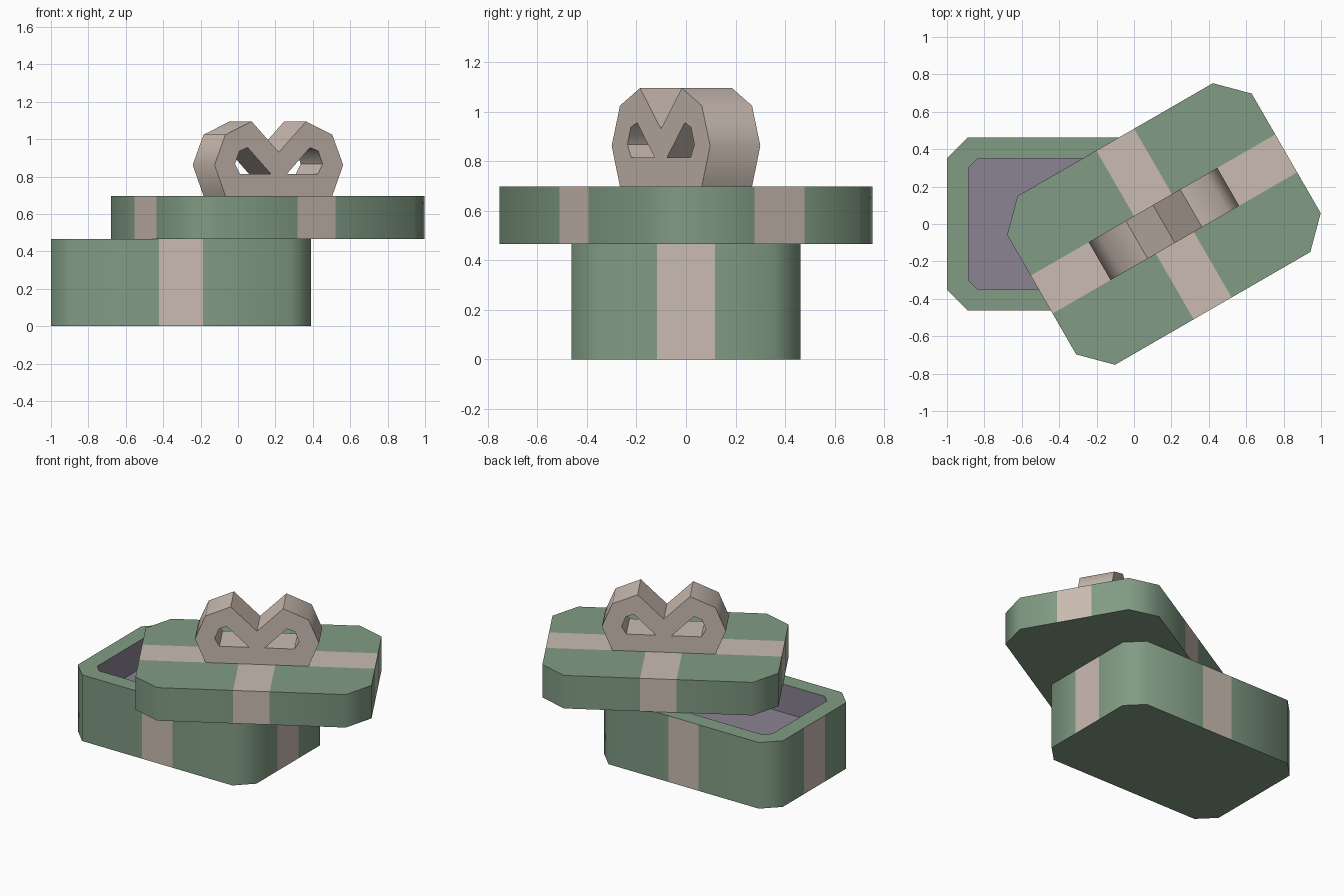
import bpy, bmesh, math
from mathutils import Matrix, Vector

if "Cube" in bpy.data.objects:
    bpy.data.objects.remove(bpy.data.objects["Cube"], do_unlink=True)


def material(name, rgb):
    mat = bpy.data.materials.new(name)
    mat.use_nodes = True
    mat.diffuse_color = (*rgb, 1)
    mat.node_tree.nodes["Principled BSDF"].inputs["Base Color"].default_value = (*rgb, 1)
    return mat


GREEN, RIBBON, LINING = range(3)
MATERIALS = [material("sage green", (0.22, 0.33, 0.23)),
             material("ribbon beige", (0.59, 0.50, 0.44)),
             material("lining purple", (0.26, 0.23, 0.295))]
BAND = 0.117            # half width of the ribbon
BASE_H, LID_TOP = 0.465, 0.697


def finish(bm, name, location, turn=0.0):
    bmesh.ops.recalc_face_normals(bm, faces=bm.faces[:])
    mesh = bpy.data.meshes.new(name)
    bm.to_mesh(mesh)
    bm.free()
    for mat in MATERIALS:
        mesh.materials.append(mat)
    obj = bpy.data.objects.new(name, mesh)
    bpy.context.collection.objects.link(obj)
    obj.location = location
    obj.rotation_euler.z = turn
    bpy.ops.object.select_all(action='DESELECT')
    obj.select_set(True)
    bpy.context.view_layer.objects.active = obj
    bpy.ops.object.shade_smooth_by_angle(angle=math.radians(50))
    return obj


def octagon(bm, hx, hy, cut, z):
    """Ring of a rectangle with chamfered corners."""
    pts = []
    for sx, sy in ((1, 1), (-1, 1), (-1, -1), (1, -1)):
        corner = [(sx * hx, sy * (hy - cut)), (sx * (hx - cut), sy * hy)]
        pts += corner if sx == sy else corner[::-1]
    return [bm.verts.new((x, y, z)) for x, y in pts]


def loft(rings, colours):
    """Cap the first and last rings of (hx, hy, cut, z) and bridge the rest."""
    bm = bmesh.new()
    loops = [octagon(bm, *r) for r in rings]
    bm.faces.new(loops[0]).material_index = GREEN
    for a, b, colour in zip(loops, loops[1:], colours):
        for i in range(len(a)):
            j = (i + 1) % len(a)
            bm.faces.new((a[i], a[j], b[j], b[i])).material_index = colour
    bm.faces.new(loops[-1]).material_index = colours[-1]
    return bm


def paint_ribbon(bm, allowed):
    """Cut the ribbon edges into the faces and colour those inside the bands."""
    for axis in (Vector((1, 0, 0)), Vector((0, 1, 0))):
        for side in (-BAND, BAND):
            bmesh.ops.bisect_plane(bm, geom=bm.verts[:] + bm.edges[:] + bm.faces[:],
                                   plane_co=axis * side, plane_no=axis)
    bmesh.ops.recalc_face_normals(bm, faces=bm.faces[:])
    for f in bm.faces:
        c = f.calc_center_median()
        if f.material_index == GREEN and allowed(f) and min(abs(c.x), abs(c.y)) < BAND:
            f.material_index = RIBBON


# Open box with a recessed lining
box = loft([(0.695, 0.462, 0.11, 0), (0.695, 0.462, 0.11, BASE_H),
            (0.58, 0.35, 0.05, BASE_H), (0.58, 0.35, 0.05, BASE_H - 0.2)],
           [GREEN, GREEN, LINING])
paint_ribbon(box, lambda f: abs(f.normal.z) < 0.5)
finish(box, "gift_box", (-0.305, 0, 0))

# Lid, turned and pushed aside
TURN = math.radians(30)
LID_X = 0.16
lid = loft([(0.755, 0.521, 0.152, BASE_H), (0.755, 0.521, 0.152, LID_TOP)], [GREEN])
paint_ribbon(lid, lambda f: f.normal.z > -0.5)
finish(lid, "lid", (LID_X, 0, 0), TURN)

# Bow: two-lobed outline with two loop holes, extruded across the ribbon
half = [(0.33, 0), (0.397, 0.165), (0.33, 0.327), (0.168, 0.398)]
outline = half + [(0, 0.233)] + [(-x, z) for x, z in reversed(half)]
hole = [(0.05, 0.118), (0.24, 0.118), (0.27, 0.17), (0.243, 0.24), (0.192, 0.258)]
bow = bmesh.new()
for loop in (outline, hole, [(-x, z) for x, z in hole]):
    verts = [bow.verts.new((x, -BAND, z)) for x, z in loop]
    for i, v in enumerate(verts):
        bow.edges.new((v, verts[(i + 1) % len(verts)]))
bmesh.ops.triangle_fill(bow, edges=bow.edges[:], use_beauty=True, normal=(0, -1, 0))
extruded = bmesh.ops.extrude_face_region(bow, geom=bow.faces[:], use_keep_orig=True)
moved = [g for g in extruded["geom"] if isinstance(g, bmesh.types.BMVert)]
bmesh.ops.translate(bow, verts=moved, vec=(0, 2 * BAND, 0))
for f in bow.faces:
    f.material_index = RIBBON
finish(bow, "bow", (LID_X, 0, LID_TOP), TURN)
